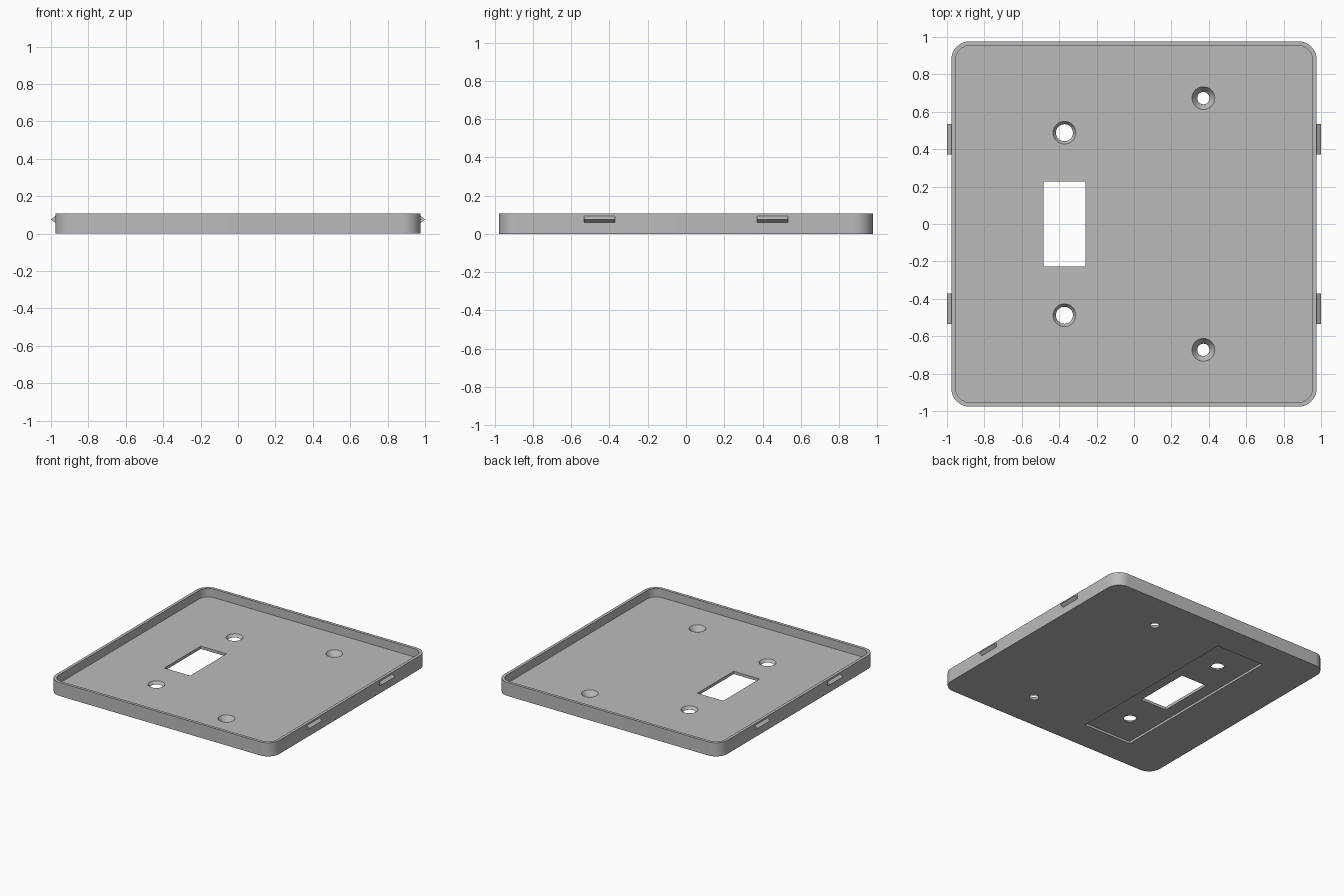
import bpy, bmesh
from math import cos, sin, pi

if "Cube" in bpy.data.objects:
    bpy.data.objects.remove(bpy.data.objects["Cube"])

HALF, HEIGHT, FLOOR, WALL = 0.977, 0.107, 0.04, 0.023
CORNER = 0.1
SWITCH_X, SCREW_X = -0.372, 0.371

grey = bpy.data.materials.new("plain grey")
grey.use_nodes = True
colour = (0.5, 0.5, 0.5, 1)
grey.diffuse_color = colour
grey.node_tree.nodes["Principled BSDF"].inputs["Base Color"].default_value = colour


def prism(name, lower, upper):
    """Solid between two matching loops of points."""
    bm = bmesh.new()
    a = [bm.verts.new(p) for p in lower]
    b = [bm.verts.new(p) for p in upper]
    bm.faces.new(a[::-1])
    bm.faces.new(b)
    n = len(a)
    for i in range(n):
        j = (i + 1) % n
        bm.faces.new((a[i], a[j], b[j], b[i]))
    bmesh.ops.recalc_face_normals(bm, faces=bm.faces)
    mesh = bpy.data.meshes.new(name)
    bm.to_mesh(mesh)
    bm.free()
    mesh.materials.append(grey)
    obj = bpy.data.objects.new(name, mesh)
    bpy.context.collection.objects.link(obj)
    return obj


def rounded(half, radius, z, steps=12):
    c = half - radius
    pts = []
    for k, (sx, sy) in enumerate(((1, 1), (-1, 1), (-1, -1), (1, -1))):
        for i in range(steps + 1):
            t = (k + i / steps) * pi / 2
            pts.append((sx * c + radius * cos(t), sy * c + radius * sin(t), z))
    return pts


def rectangle(x, hx, hy, z):
    return [(x + sx * hx, sy * hy, z)
            for sx, sy in ((-1, -1), (1, -1), (1, 1), (-1, 1))]


def circle(x, y, z, sides=32):
    # Countersink widens steadily with height
    r = 0.033 + 0.7 * z
    return [(x + r * cos(2 * pi * i / sides), y + r * sin(2 * pi * i / sides), z)
            for i in range(sides)]


# Shallow tray forming the wall plate
plate = prism("cover_plate", rounded(HALF, CORNER, 0), rounded(HALF, CORNER, HEIGHT))

# Hollow, underside recess, switch slot and countersunk holes
cutters = [
    prism("hollow_cutter", rounded(HALF - WALL, CORNER - WALL, FLOOR),
          rounded(HALF - WALL, CORNER - WALL, 0.2)),
    prism("recess_cutter", rectangle(SWITCH_X, 0.207, 0.74, -0.05),
          rectangle(SWITCH_X, 0.207, 0.74, 0.018)),
    prism("slot_cutter", rectangle(SWITCH_X, 0.113, 0.227, -0.05),
          rectangle(SWITCH_X, 0.113, 0.227, 0.1)),
]
for x, y in ((SWITCH_X, 0.488), (SCREW_X, 0.673)):
    for s in (-1, 1):
        cutters.append(prism("hole_cutter", circle(x, s * y, -0.02),
                             circle(x, s * y, 0.06)))

bpy.context.view_layer.objects.active = plate
for cutter in cutters:
    mod = plate.modifiers.new("cut", 'BOOLEAN')
    mod.operation = 'DIFFERENCE'
    mod.solver = 'EXACT'
    mod.object = cutter
    bpy.ops.object.modifier_apply(modifier=mod.name)
    bpy.data.objects.remove(cutter)

bpy.ops.object.select_all(action='DESELECT')
plate.select_set(True)
bpy.ops.object.shade_smooth_by_angle(angle=pi / 6)

# Wedge-shaped snap clips on both sides
for side, sx in (("left", 1), ("right", -1)):
    for end, sy in (("front", -1), ("back", 1)):
        ends = [[(sx * x, sy * 0.453 + dy, z)
                 for x, z in ((HALF - 0.005, 0.055), (1.0, 0.076), (HALF - 0.005, 0.097))]
                for dy in (-0.081, 0.081)]
        prism(f"{side}_{end}_clip", *ends)
